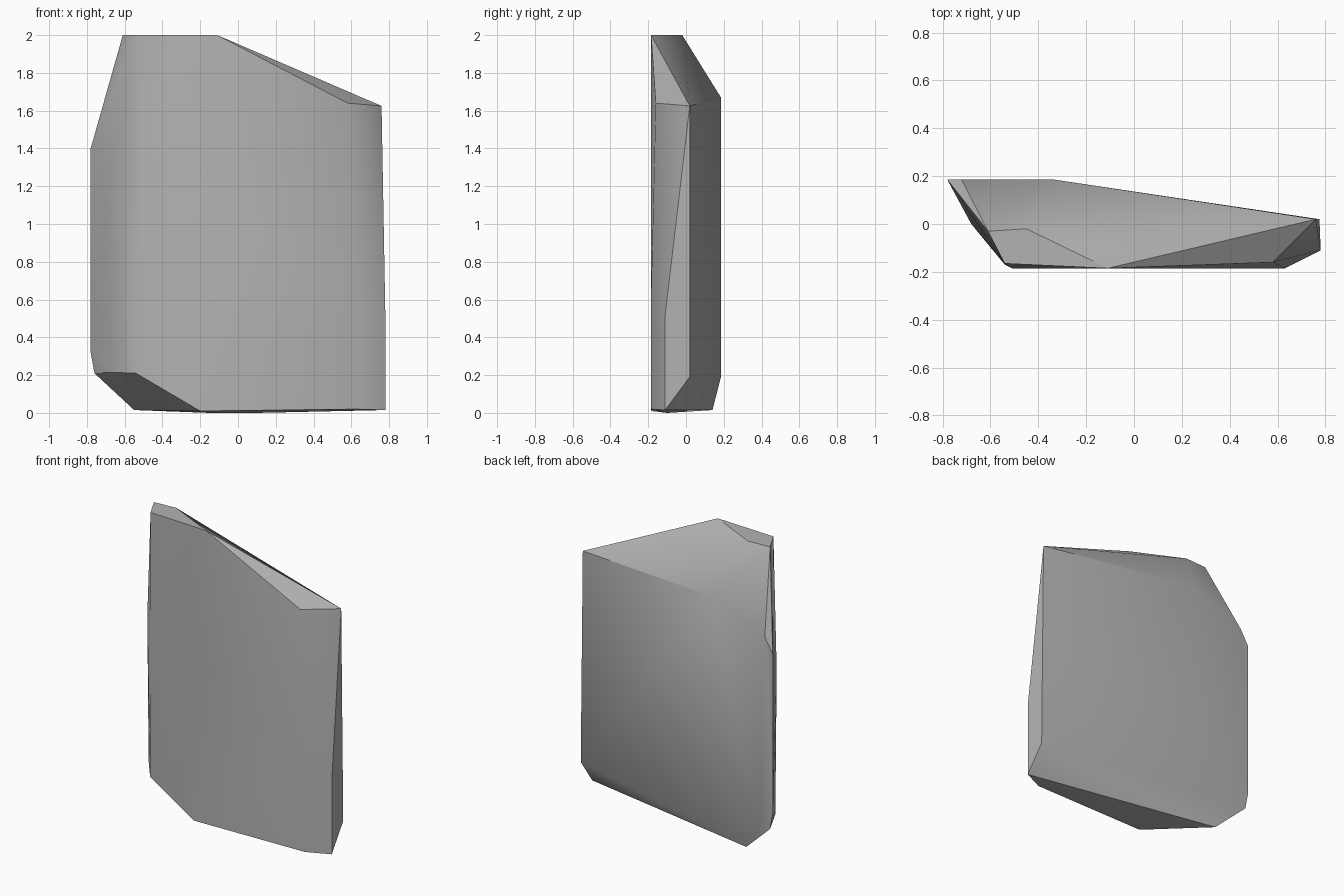
import bpy
import bmesh
from math import radians

if "Cube" in bpy.data.objects:
    bpy.data.objects.remove(bpy.data.objects["Cube"], do_unlink=True)


def make_material(name, colour):
    material = bpy.data.materials.new(name)
    material.use_nodes = True
    material.diffuse_color = colour
    shader = material.node_tree.nodes["Principled BSDF"]
    shader.inputs["Base Color"].default_value = colour
    shader.inputs["Roughness"].default_value = 0.9
    return material


def make_hull(name, corner_groups, material):
    """Wrap a convex skin around the corners and merge its flat triangles."""
    mesh = bpy.data.meshes.new(name)
    bm = bmesh.new()
    for corners in corner_groups:
        for corner in corners:
            bm.verts.new(corner)
    hull = bmesh.ops.convex_hull(bm, input=bm.verts)
    inside = [v for v in hull["geom_interior"] if isinstance(v, bmesh.types.BMVert)]
    bmesh.ops.delete(bm, geom=inside, context="VERTS")
    bmesh.ops.dissolve_limit(bm, angle_limit=radians(0.5),
                             verts=bm.verts, edges=bm.edges)
    bmesh.ops.recalc_face_normals(bm, faces=bm.faces)
    bm.to_mesh(mesh)
    bm.free()
    mesh.materials.append(material)
    obj = bpy.data.objects.new(name, mesh)
    bpy.context.collection.objects.link(obj)
    return obj


# Small level summit at the right end
summit = [(-.61, -.03, 2), (-.45, -.02, 2), (-.15, -.165, 2),
          (-.11, -.185, 2), (-.54, -.165, 2)]

# Sloping shoulder that drops to the left and the back
shoulder = [(.58, -.16, 1.64), (.76, .02, 1.625),
            (-.33, .185, 1.67), (-.72, .185, 1.5)]

# Upright edges of the front, right and left sides
front_edges = [(-.51, -.185, 1.35), (-.54, -.17, .21),
               (.63, -.185, .6), (.63, -.185, .02)]
right_edges = [(-.78, .185, 1.4), (-.78, .185, .32),
               (-.76, .185, .21), (-.67, 0, .215), (-.68, 0, 1.2)]
left_edges = [(.78, -.11, .52), (.78, -.11, .015), (.775, .02, .19)]

# Chamfered underside
underside = [(-.55, .14, .015), (-.2, -.185, .01), (-.15, -.1, 0), (.1, -.1, 0),
             (-.68, .185, .19)]

grey_stone = make_material("grey stone", (.45, .45, .45, 1))
rock = make_hull("rock_slab", [summit, shoulder, front_edges, right_edges,
                               left_edges, underside], grey_stone)

# Soften shallow angles, keep the broken edges crisp
bpy.ops.object.select_all(action="DESELECT")
rock.select_set(True)
bpy.context.view_layer.objects.active = rock
bpy.ops.object.shade_smooth_by_angle(angle=radians(30))
